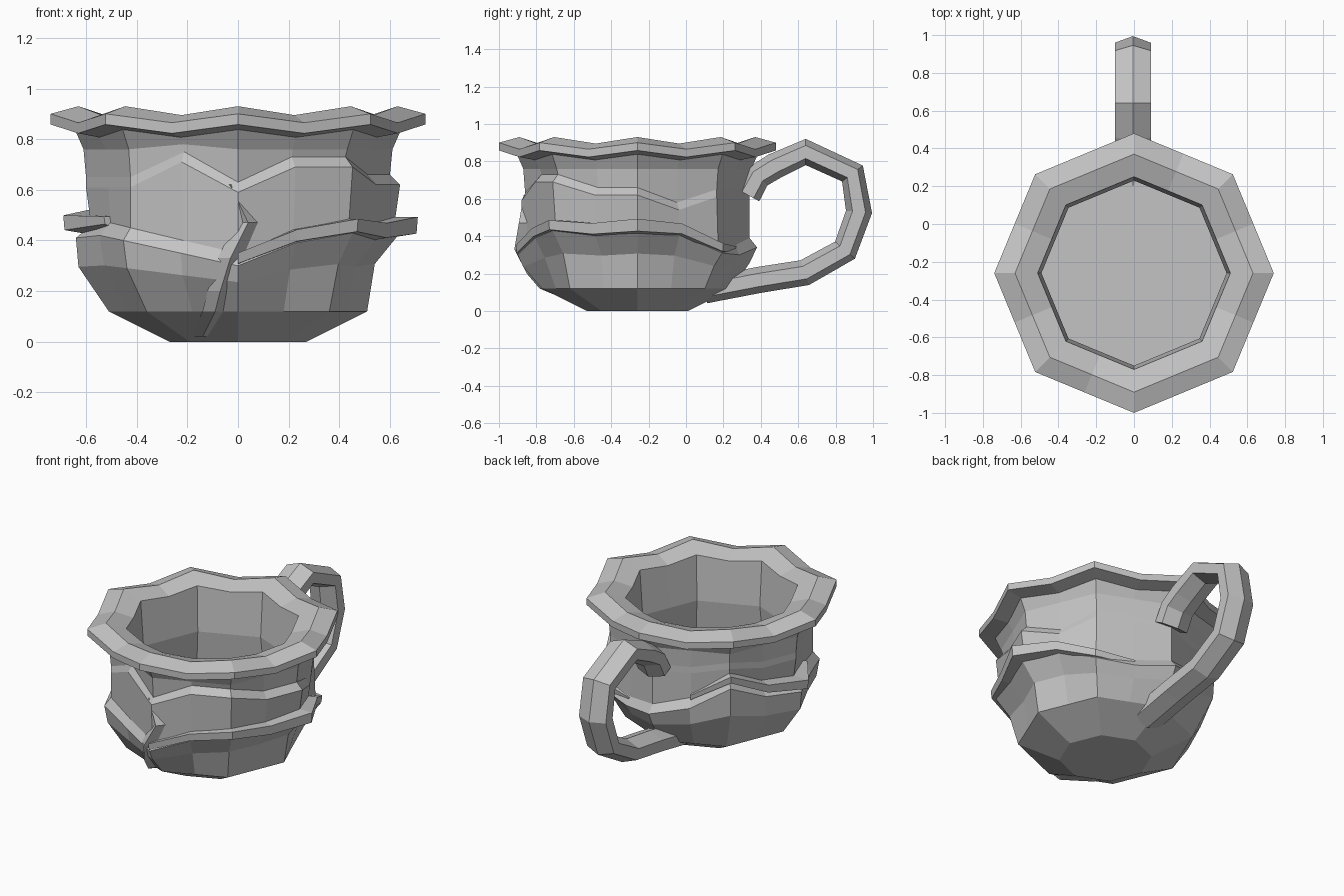
import bpy, bmesh
from math import sin, cos, pi
from mathutils import Vector

cube = bpy.data.objects.get("Cube")
if cube:
    bpy.data.objects.remove(cube, do_unlink=True)

clay = bpy.data.materials.new("grey clay")
clay.use_nodes = True
GREY = (0.55, 0.55, 0.55, 1)
clay.diffuse_color = GREY
clay.node_tree.nodes["Principled BSDF"].inputs["Base Color"].default_value = GREY

SIDES = 16       # eight corners plus eight edge midpoints
CENTRE = -0.26   # the pot sits forward of the handle


def point(k, r, z):
    """Point on the octagon: column 0 faces front, column 4 faces +x."""
    t = 2 * pi * k / SIDES
    if k % 2:
        r *= cos(pi / 8)
    return Vector((r * sin(t), CENTRE - r * cos(t), z))


def loft(name, rings, cap_start=False, cap_end=False):
    """Skin closed rings of points into a flat-shaded mesh."""
    bm = bmesh.new()
    loops = [[bm.verts.new(p) for p in ring] for ring in rings]
    n = len(rings[0])
    for a, b in zip(loops, loops[1:]):
        for i in range(n):
            j = (i + 1) % n
            bm.faces.new((a[i], a[j], b[j], b[i]))
    if cap_start:
        bm.faces.new(loops[0][::-1])
    if cap_end:
        bm.faces.new(loops[-1])
    bmesh.ops.recalc_face_normals(bm, faces=bm.faces)
    mesh = bpy.data.meshes.new(name)
    bm.to_mesh(mesh)
    bm.free()
    mesh.materials.append(clay)
    obj = bpy.data.objects.new(name, mesh)
    bpy.context.collection.objects.link(obj)
    return obj


# Folded body: heights of the two creases and the bulge under each, per column
low = [.33, .42, .46, .44, .46, .44, .34, .33, .37, .43, .58, .47, .44, .45, .43, .38]
high = [.60, .70, .70, .63, .63, .55, .62, .62, .62, .62, .67, .62, .62, .62, .62, .72]
lip = [.02, .04, .04, .04, .04, .03, 0, 0, 0, 0, 0, 0, 0, 0, 0, .03]
belly = [.61, .58, .56, .54, .54, .56, .58, .6, .6, .62, .63, .63, .63, .62, .62, .62]
waist = [.61, .62, .62, .62, .62, .62, .61, .61, .6, .59, .59, .58, .58, .59, .6, .61]

cols = range(SIDES)
body = [
    [point(k, .27, 0) for k in cols],
    [point(k, .51, .12) for k in cols],
    [point(k, belly[k], .12 + .55 * (low[k] - .12)) for k in cols],
    [point(k, .64, low[k] - .03) for k in cols],
    [point(k, waist[k], low[k] + .02) for k in cols],
    [point(k, .6 + lip[k], high[k] - .01) for k in cols],
    [point(k, .6, high[k] + .03) for k in cols],
    [point(k, .61, max(.76, high[k] + .06)) for k in cols],
    [point(k, .645, .84 - .03 * (k % 2)) for k in cols],
]
loft("folded_body", body, cap_start=True)

# Wavy rim, running over into the inner wall and floor (radius, height, dip)
rim = [(.63, .835, .03), (.74, .858, .035), (.74, .9, .035), (.63, .93, .035),
       (.51, .885, .02), (.49, .6, 0), (.52, .38, 0), (.49, .2, 0)]
loft("rim_and_inside",
     [[point(k, r, z - d * (k % 2)) for k in cols] for r, z, d in rim], cap_end=True)


# Thin raised hems along the lower crease
def hem(name, steps, rise):
    rings = []
    for k, depth in steps:
        z = low[k % SIDES] + rise
        half = .015 + .2 * depth
        rings.append([point(k, .57, z + half), point(k, .62 + depth, z + half),
                      point(k, .615 + depth, z - half), point(k, .57, z - half - .02)])
    loft(name, rings, True, True)


hem("left_hem", [(0, .03), (1, .04), (2, .05), (3, .07), (4, .09), (5, .06), (6, .03), (7, 0)], 0)
hem("right_hem", [(9, 0), (10, .03), (11, .05), (12, .07), (13, 0)], .03)

# Front seam running down from the upper crease to the foot
seam = [(-.03, .62, .61), (.04, .47, .64), (-.03, .33, .66), (-.07, .2, .61),
        (-.09, .12, .55), (-.14, .02, .33)]
rings = []
for x, z, r in seam:
    y = CENTRE - r + abs(x) * .41
    rings.append([Vector((x - .05, y + .05, z)), Vector((x, y - .01, z)), Vector((x + .05, y + .05, z))])
loft("front_seam", rings, True, True)

# Handle: six-sided section with a ridge outside and inside
path = [Vector((-.006, y, z)) for y, z in
        [(.33, .62), (.385, .72), (.475, .775), (.64, .85), (.89, .735), (.925, .53),
         (.85, .325), (.635, .205), (.385, .165), (.1, .11)]]
rings = []
for i, p in enumerate(path):
    before = (p - path[max(i - 1, 0)]).normalized()
    after = (path[min(i + 1, len(path) - 1)] - p).normalized()
    along = (before + after).normalized()
    out = Vector((0, -along.z, along.y))
    side = Vector((.095, 0, 0))
    rings.append([p + out * .07, p + out * .035 + side, p - out * .035 + side,
                  p - out * .07, p - out * .035 - side, p + out * .035 - side])
loft("handle", rings, True, True)
